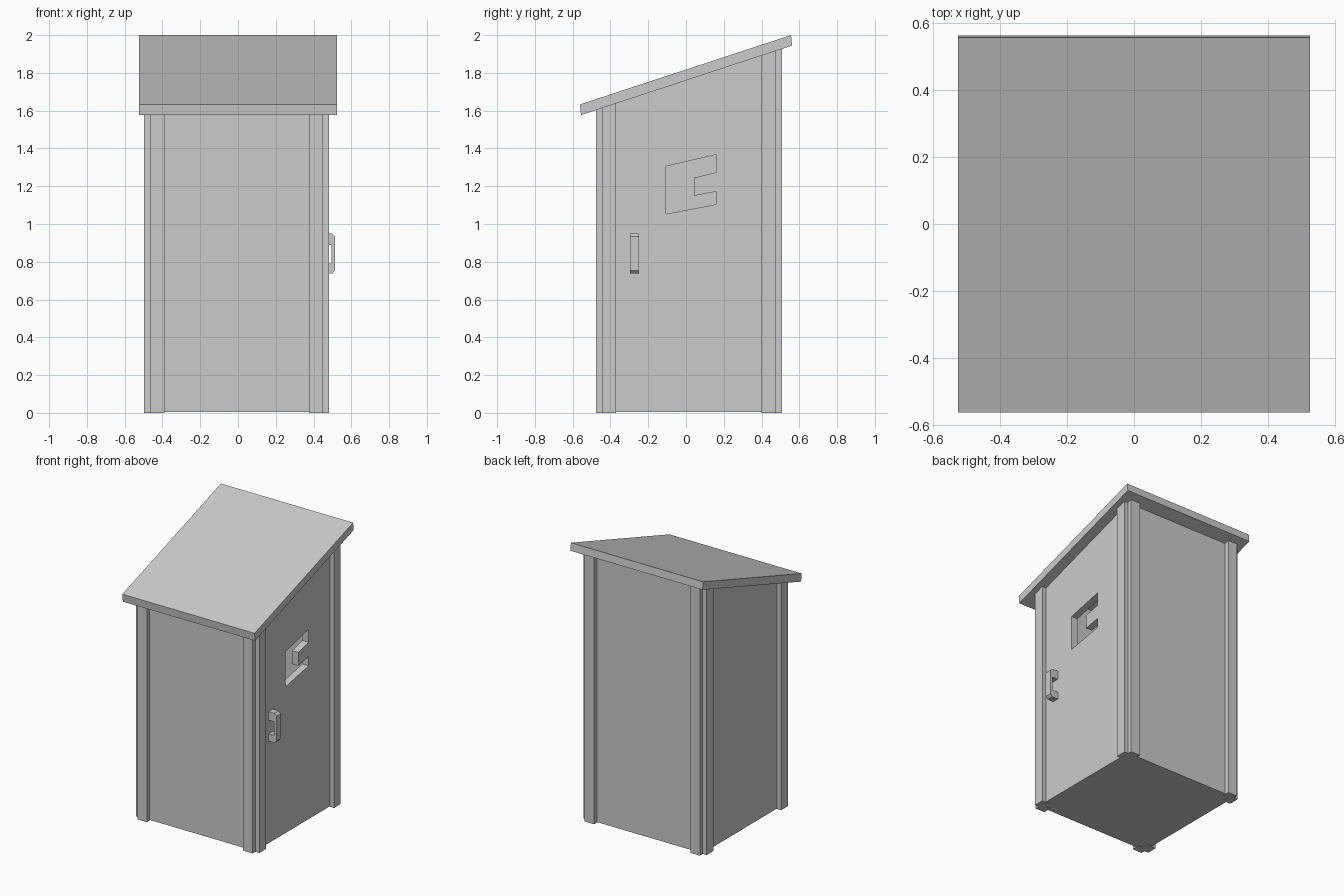
import bpy, bmesh
from mathutils import Vector

if "Cube" in bpy.data.objects:
    bpy.data.objects.remove(bpy.data.objects["Cube"])

# wall outer limits, panel thickness and base height
X0, X1, Y0, Y1 = -0.465, 0.45, -0.445, 0.475
T, BASE = 0.05, 0.004


def under(y):
    """Height of the sloped roof underside at depth y."""
    return 1.577 + (y + 0.556) * 0.3292


def prism(name, pts, offset, sloped_top=False):
    """Extrude a flat polygon; optionally trim its top to the roof slope."""
    bm = bmesh.new()
    face = bm.faces.new([bm.verts.new(p) for p in pts])
    res = bmesh.ops.extrude_face_region(bm, geom=[face], use_keep_orig=True)
    for v in [g for g in res["geom"] if isinstance(g, bmesh.types.BMVert)]:
        v.co += Vector(offset)
        if sloped_top:
            v.co.z = under(v.co.y) + 0.005
    bmesh.ops.recalc_face_normals(bm, faces=bm.faces[:])
    me = bpy.data.meshes.new(name)
    bm.to_mesh(me)
    bm.free()
    ob = bpy.data.objects.new(name, me)
    bpy.context.collection.objects.link(ob)
    return ob


def along_x(name, yz, x0, x1):
    return prism(name, [(x0, y, z) for y, z in yz], (x1 - x0, 0, 0))


def wall(name, x0, x1, y0, y1):
    rect = [(x0, y0, BASE), (x1, y0, BASE), (x1, y1, BASE), (x0, y1, BASE)]
    return prism(name, rect, (0, 0, 1), sloped_top=True)


# sloped roof slab
along_x("roof", [(-0.562, 1.633), (-0.556, 1.577), (0.562, 1.945), (0.556, 2.0)],
        -0.525, 0.525)

# hollow cabin walls and floor
wall("front_wall", X0 + T, X1 - T, Y0, Y0 + T)
wall("back_wall", X0 + T, X1 - T, Y1 - T, Y1)
wall("left_wall", X0, X0 + T, Y0, Y1)
door = wall("door_wall", X1 - T, X1, Y0, Y1)
along_x("floor", [(Y0 + T, BASE), (Y1 - T, BASE), (Y1 - T, T), (Y0 + T, T)],
        X0 + T, X1 - T)

# window opening cut through the door
cutter = along_x("window_cutter", [
    (-0.106, 1.305), (0.159, 1.367), (0.159, 1.273), (0.042, 1.245),
    (0.042, 1.149), (0.159, 1.172), (0.159, 1.104), (-0.106, 1.053)],
    X1 - T - 0.05, X1 + 0.05)
cutter.hide_render = True
cutter.hide_set(True)
mod = door.modifiers.new("window", 'BOOLEAN')
mod.operation = 'DIFFERENCE'
mod.solver = 'EXACT'
mod.object = cutter

# notched corner posts, one section mirrored to the four corners
W, I, P = 0.075, 0.03, 0.032
section = [(-W, P), (0, P), (0, 0), (P, 0), (P, -W), (-I, -W), (-I, -I), (-W, -I)]
for side, cx, sx in (("left", X0, -1), ("right", X1, 1)):
    for end, cy, sy in (("front", Y0, -1), ("back", Y1, 1)):
        prism(f"{end}_{side}_post",
              [(cx + sx * u, cy + sy * v, 0) for u, v in section],
              (0, 0, 1), sloped_top=True)

# chamfered pull handle on the door
handle = [(X1, 0.95), (0.497, 0.95), (0.514, 0.933), (0.514, 0.755), (0.497, 0.737),
          (X1, 0.737), (X1, 0.79), (0.495, 0.79), (0.495, 0.888), (X1, 0.888)]
prism("door_handle", [(x, -0.297, z) for x, z in handle], (0, 0.048, 0))
